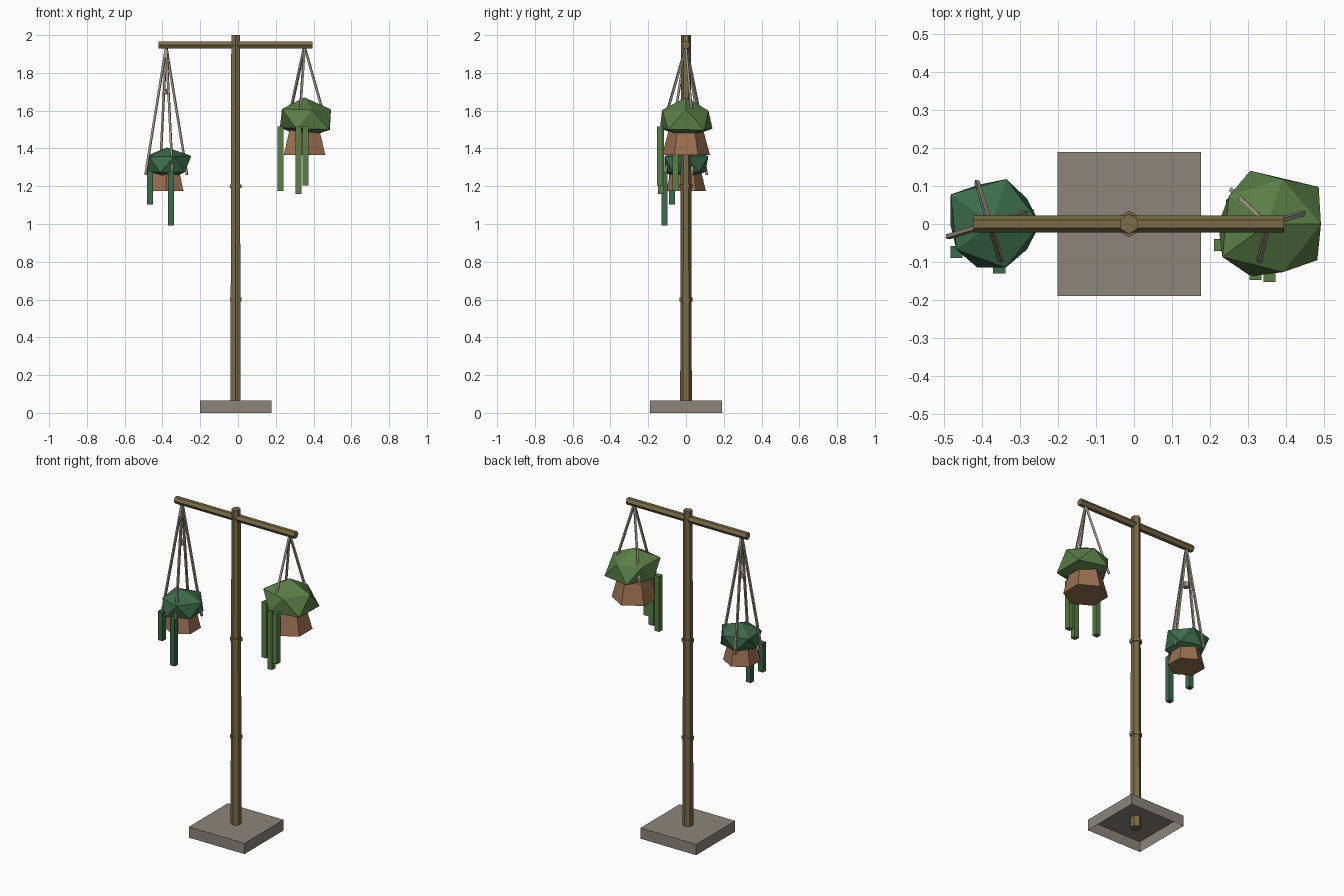
import bpy, bmesh, math
from mathutils import Vector, Matrix

if "Cube" in bpy.data.objects:
    bpy.data.objects.remove(bpy.data.objects["Cube"])


def material(name, rgb):
    m = bpy.data.materials.new(name)
    m.diffuse_color = (*rgb, 1)
    m.use_nodes = True
    m.node_tree.nodes["Principled BSDF"].inputs["Base Color"].default_value = m.diffuse_color
    return m


WOOD = material("wood", (0.20, 0.15, 0.065))
STONE = material("stone", (0.26, 0.24, 0.20))
CLAY = material("clay", (0.32, 0.16, 0.08))
ROPE = material("rope", (0.37, 0.33, 0.25))
LEAF = material("leaf", (0.10, 0.21, 0.06))
DARK_LEAF = material("dark_leaf", (0.045, 0.15, 0.07))


def finish(bm, name, mat):
    bmesh.ops.recalc_face_normals(bm, faces=bm.faces)
    mesh = bpy.data.meshes.new(name)
    bm.to_mesh(mesh)
    bm.free()
    mesh.materials.append(mat)
    ob = bpy.data.objects.new(name, mesh)
    bpy.context.collection.objects.link(ob)
    return ob


def prism(name, a, b, r1, r2, mat, sides=6):
    """Tapered prism from point a to point b; vertical ones point along y."""
    a, b = Vector(a), Vector(b)
    d = b - a
    rot = Vector((0, 0, 1)).rotation_difference(d).to_matrix().to_4x4()
    bm = bmesh.new()
    bmesh.ops.create_cone(bm, cap_ends=True, segments=sides, radius1=r1, radius2=r2,
                          depth=d.length, matrix=Matrix.Translation((a + b) / 2) @ rot)
    return finish(bm, name, mat)


def box(name, lo, hi, mat, open_bottom=False):
    lo, hi = Vector(lo), Vector(hi)
    bm = bmesh.new()
    bmesh.ops.create_cube(bm, size=1, matrix=Matrix.Translation((lo + hi) / 2)
                          @ Matrix.Diagonal((*(hi - lo), 1)))
    if open_bottom:
        bm.normal_update()
        bmesh.ops.delete(bm, geom=[f for f in bm.faces if f.normal.z < -0.9],
                         context='FACES_ONLY')
    return finish(bm, name, mat)


def foliage(name, centre, size, factors, mat):
    """Uneven icosahedron: one radial factor per vertex, bottom to top."""
    bm = bmesh.new()
    bmesh.ops.create_icosphere(bm, subdivisions=1, radius=1)
    for v, f in zip(bm.verts, factors):
        v.co = Vector(centre) + Vector([c * s for c, s in zip(v.co, size)]) * f
    return finish(bm, name, mat)


def hanging_plant(side, x, pot, ropes, strands, leaf, ball):
    # pot, wider at its base
    z0, z1, r0, r1 = pot
    prism(side + "_pot", (x, 0, z0), (x, 0, z1), r0, r1, CLAY)
    # ropes fanning out from the bar
    count, radius, z_end = ropes
    for i in range(count):
        t = math.radians(17) + i * math.tau / count
        prism(f"{side}_rope_{i + 1}", (x, 0, 1.94),
              (x + radius * math.cos(t), radius * math.sin(t), z_end),
              0.008, 0.008, ROPE, 4)
    # leaf ball and trailing strands
    foliage(side + "_foliage", *ball, leaf)
    h = 0.016
    for i, (sx, sy, lo, hi) in enumerate(strands):
        box(f"{side}_strand_{i + 1}", (sx - h, sy - h, lo), (sx + h, sy + h, hi), leaf)


# stand: open-bottomed base, tapered pole with collars, crossbar
PX = -0.013
box("base", (-0.202, -0.19, 0), (0.177, 0.19, 0.066), STONE, open_bottom=True)
prism("pole", (PX, 0, 0), (PX, 0, 2), 0.031, 0.026, WOOD)
for i, z in enumerate((0.6, 1.2)):
    prism(f"pole_collar_{i + 1}", (PX, 0, z - 0.01), (PX, 0, z + 0.01), 0.035, 0.035, WOOD)
prism("crossbar", (-0.422, 0, 1.948), (0.395, 0, 1.948), 0.022, 0.022, WOOD)

# left plant, low on four ropes
hanging_plant("left", -0.38, (1.175, 1.30, 0.105, 0.075), (4, 0.115, 1.26),
              [(-0.467, -0.074, 1.103, 1.28), (-0.355, -0.115, 0.993, 1.28)], DARK_LEAF,
              ((-0.375, 0, 1.315), (0.135, 0.135, 0.095),
               (0.9, 0.95, 1.0, 0.9, 0.9, 0.95, 1.0, 0.95, 1.1, 1.03, 1.06, 0.95)))
prism("left_rope_knot", (-0.38, 0, 1.685), (-0.38, 0, 1.715), 0.02, 0.02, ROPE)

# right plant, higher on three ropes
hanging_plant("right", 0.352, (1.365, 1.52, 0.127, 0.085), (3, 0.13, 1.5),
              [(0.226, -0.055, 1.175, 1.515), (0.320, -0.132, 1.158, 1.515),
               (0.357, -0.137, 1.205, 1.515)], LEAF,
              ((0.352, 0, 1.557), (0.16, 0.16, 0.113),
               (0.9, 1.13, 1.01, 0.91, 1.03, 1.16, 0.93, 1.03, 0.88, 0.87, 0.98, 1.0)))
